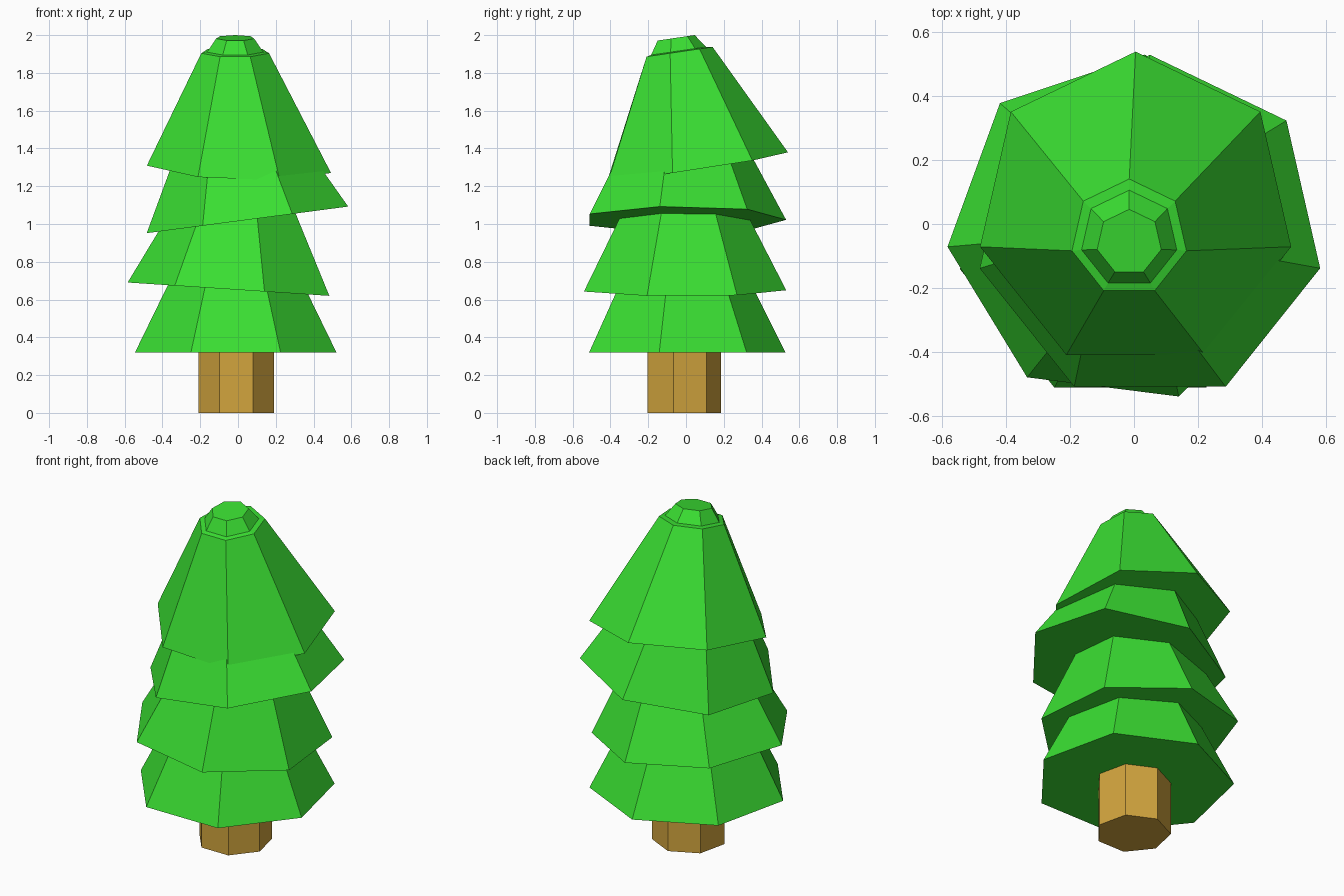
import bpy, bmesh
from math import sin, cos, radians, tau

default = bpy.data.objects.get("Cube")
if default:
    bpy.data.objects.remove(default, do_unlink=True)

SIDES = 7


def make_material(name, rgb):
    mat = bpy.data.materials.new(name)
    mat.use_nodes = True
    colour = (*rgb, 1.0)
    mat.diffuse_color = colour
    mat.node_tree.nodes["Principled BSDF"].inputs["Base Color"].default_value = colour
    return mat


def stacked_rings(name, rings, mat, turn=0.0):
    """Closed solid through seven-sided rings: (centre, radius, slope in x, slope in y)."""
    bm = bmesh.new()
    loops = []
    for (cx, cy, cz), radius, slope_x, slope_y in rings:
        loop = []
        for i in range(SIDES):
            angle = radians(90 + turn) + tau * i / SIDES
            dx, dy = radius * cos(angle), radius * sin(angle)
            loop.append(bm.verts.new((cx + dx, cy + dy, cz + slope_x * dx + slope_y * dy)))
        loops.append(loop)
    for low, high in zip(loops, loops[1:]):
        for i in range(SIDES):
            j = (i + 1) % SIDES
            bm.faces.new((low[i], low[j], high[j], high[i]))
    bm.faces.new(loops[0][::-1])
    bm.faces.new(loops[-1])
    bmesh.ops.recalc_face_normals(bm, faces=bm.faces)
    mesh = bpy.data.meshes.new(name)
    bm.to_mesh(mesh)
    bm.free()
    mesh.materials.append(mat)
    obj = bpy.data.objects.new(name, mesh)
    bpy.context.collection.objects.link(obj)
    return obj


def foliage_tier(name, centre, radius, slope_x=0.0, turn=0.0, height=0.5, taper=0.52):
    """Tapered skirt whose axis leans with its tilted rim."""
    cx, cy, cz = centre
    top = (cx - slope_x * height, cy, cz + height)
    stacked_rings(name, [(centre, radius, slope_x, 0.0),
                         (top, radius - taper * height, slope_x, 0.0)], leaf, turn)


leaf = make_material("leaf green", (0.042, 0.73, 0.032))
bark = make_material("bark brown", (0.645, 0.376, 0.048))

# Trunk
stacked_rings("trunk", [((-0.01, -0.02, 0.0), 0.205, 0, 0),
                        ((-0.01, -0.02, 0.34), 0.205, 0, 0)], bark)

# Lower foliage, each tier tilted and turned a little differently
foliage_tier("bottom_tier", (-0.012, -0.02, 0.32), 0.547, taper=0.5)
foliage_tier("lower_middle_tier", (-0.035, -0.017, 0.654), 0.552, slope_x=-0.066, turn=-7.2)
foliage_tier("upper_middle_tier", (0.05, -0.017, 1.022), 0.547, slope_x=0.132, taper=0.54)

# Crown: long cone, narrow ledge and blunt tip, tilted forward
stacked_rings("crown_tier", [((0.005, 0.04, 1.306), 0.5, -0.04, 0.147),
                             ((-0.015, -0.043, 1.91), 0.184, 0, 0.147),
                             ((-0.015, -0.047, 1.915), 0.153, 0, 0.147),
                             ((-0.015, -0.057, 1.985), 0.103, 0, 0.147)], leaf)
